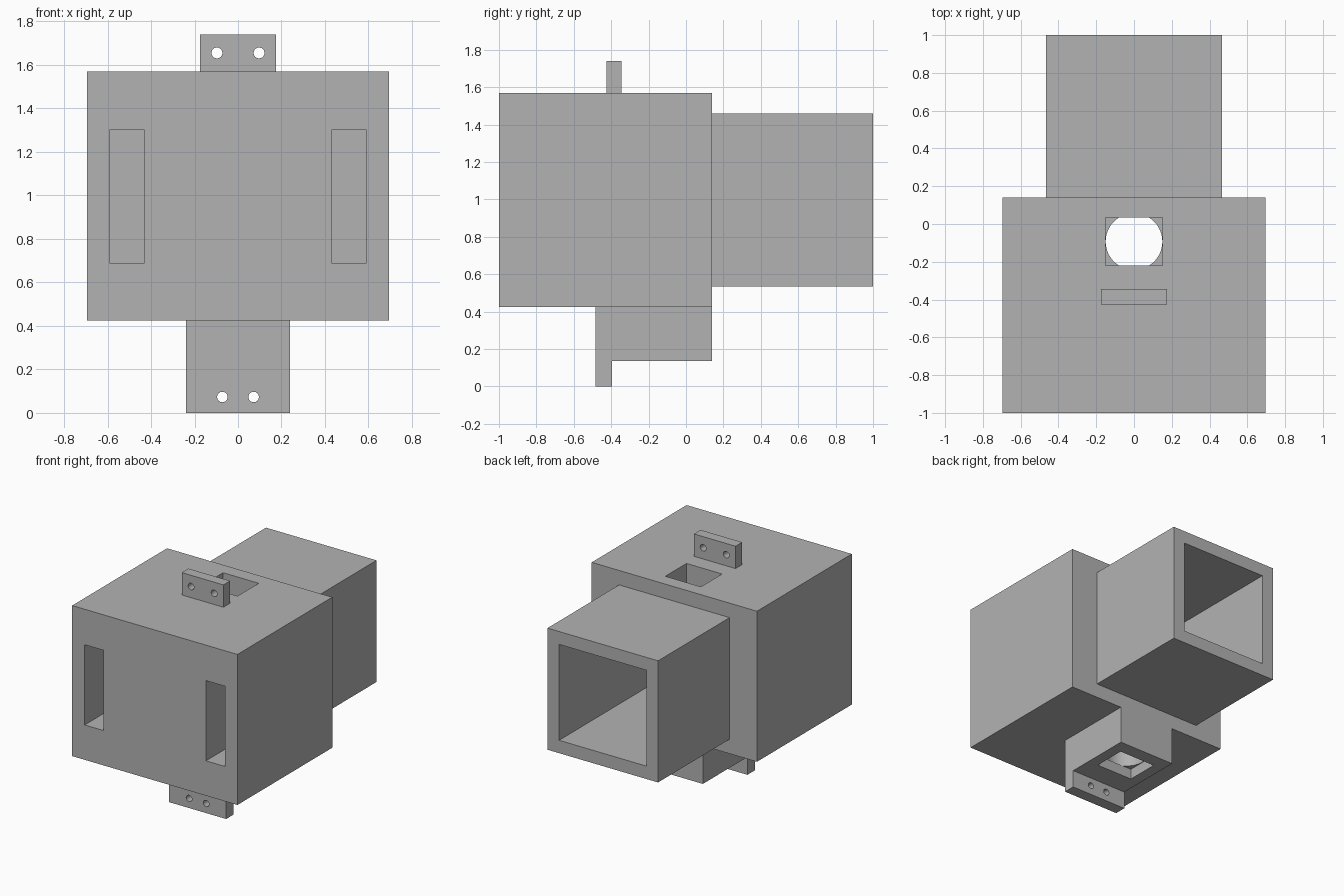
import bpy
from math import pi

cube = bpy.data.objects.get("Cube")
if cube:
    bpy.data.objects.remove(cube, do_unlink=True)

grey = bpy.data.materials.new("plain grey")
grey.use_nodes = True
colour = (0.45, 0.45, 0.45, 1)
grey.diffuse_color = colour
grey.node_tree.nodes["Principled BSDF"].inputs["Base Color"].default_value = colour


def box(name, x, y, z):
    """Box from (min, max) pairs along each axis."""
    spans = (x, y, z)
    bpy.ops.mesh.primitive_cube_add(size=1, location=[(a + b) / 2 for a, b in spans])
    ob = bpy.context.object
    ob.name = name
    ob.scale = [b - a for a, b in spans]
    bpy.ops.object.transform_apply(location=False, rotation=False, scale=True)
    ob.data.materials.append(grey)
    return ob


def rod(name, radius, length, centre, rotation=(0, 0, 0), sides=32):
    bpy.ops.mesh.primitive_cylinder_add(vertices=sides, radius=radius, depth=length,
                                        location=centre, rotation=rotation)
    ob = bpy.context.object
    ob.name = name
    ob.data.materials.append(grey)
    return ob


def cut(target, *cutters):
    for cutter in cutters:
        cutter.hide_render = True
        mod = target.modifiers.new("cut", 'BOOLEAN')
        mod.operation = 'DIFFERENCE'
        mod.solver = 'EXACT'
        mod.object = cutter
        bpy.context.view_layer.objects.active = target
        bpy.ops.object.modifier_apply(modifier=mod.name)


def both_sides(make, offset):
    return [make(side * offset) for side in (-1, 1)]


# Main parts
body = box("main_housing", (-0.695, 0.695), (-1, 0.14), (0.425, 1.57))
tube = box("rear_square_tube", (-0.465, 0.465), (0.14, 1), (0.535, 1.46))
block = box("lower_block", (-0.24, 0.24), (-0.485, 0.14), (0.135, 0.425))
lower_tab = box("lower_mounting_tab", (-0.24, 0.24), (-0.485, -0.395), (0, 0.135))
upper_tab = box("upper_mounting_tab", (-0.175, 0.175), (-0.425, -0.345), (1.57, 1.74))

# Long cavity open at the back, and the two front slots
cavity = box("cavity_cutter", (-0.367, 0.367), (-0.9, 1.1), (0.633, 1.362))
slots = both_sides(lambda x: box("slot_cutter", (x - 0.08, x + 0.08), (-1.1, 0.04),
                                 (0.69, 1.3)), 0.51)

# Vertical passage: square above, round through the floor, square pocket below
top_hole = box("top_hole_cutter", (-0.15, 0.15), (-0.22, 0.035), (1.2, 1.7))
bore = rod("bore_cutter", 0.15, 0.6, (0, -0.093, 0.515), sides=64)
pocket = box("pocket_cutter", (-0.155, 0.155), (-0.22, 0.035), (0.05, 0.215))

cut(body, cavity, top_hole, bore, *slots)
cut(tube, cavity)
cut(block, bore, pocket)

# Screw holes through the tabs
upper_holes = both_sides(lambda x: rod("screw_cutter", 0.025, 0.4, (x, -0.385, 1.655),
                                       (pi / 2, 0, 0)), 0.097)
lower_holes = both_sides(lambda x: rod("screw_cutter", 0.024, 0.4, (x, -0.44, 0.073),
                                       (pi / 2, 0, 0)), 0.072)
cut(upper_tab, *upper_holes)
cut(lower_tab, *lower_holes)

# Remove the cutters and smooth only the round holes
for cutter in [cavity, top_hole, bore, pocket, *slots, *upper_holes, *lower_holes]:
    bpy.data.objects.remove(cutter, do_unlink=True)
bpy.ops.object.select_all(action='DESELECT')
for part in (body, tube, block, lower_tab, upper_tab):
    part.select_set(True)
bpy.context.view_layer.objects.active = body
bpy.ops.object.shade_smooth_by_angle(angle=pi / 6)
